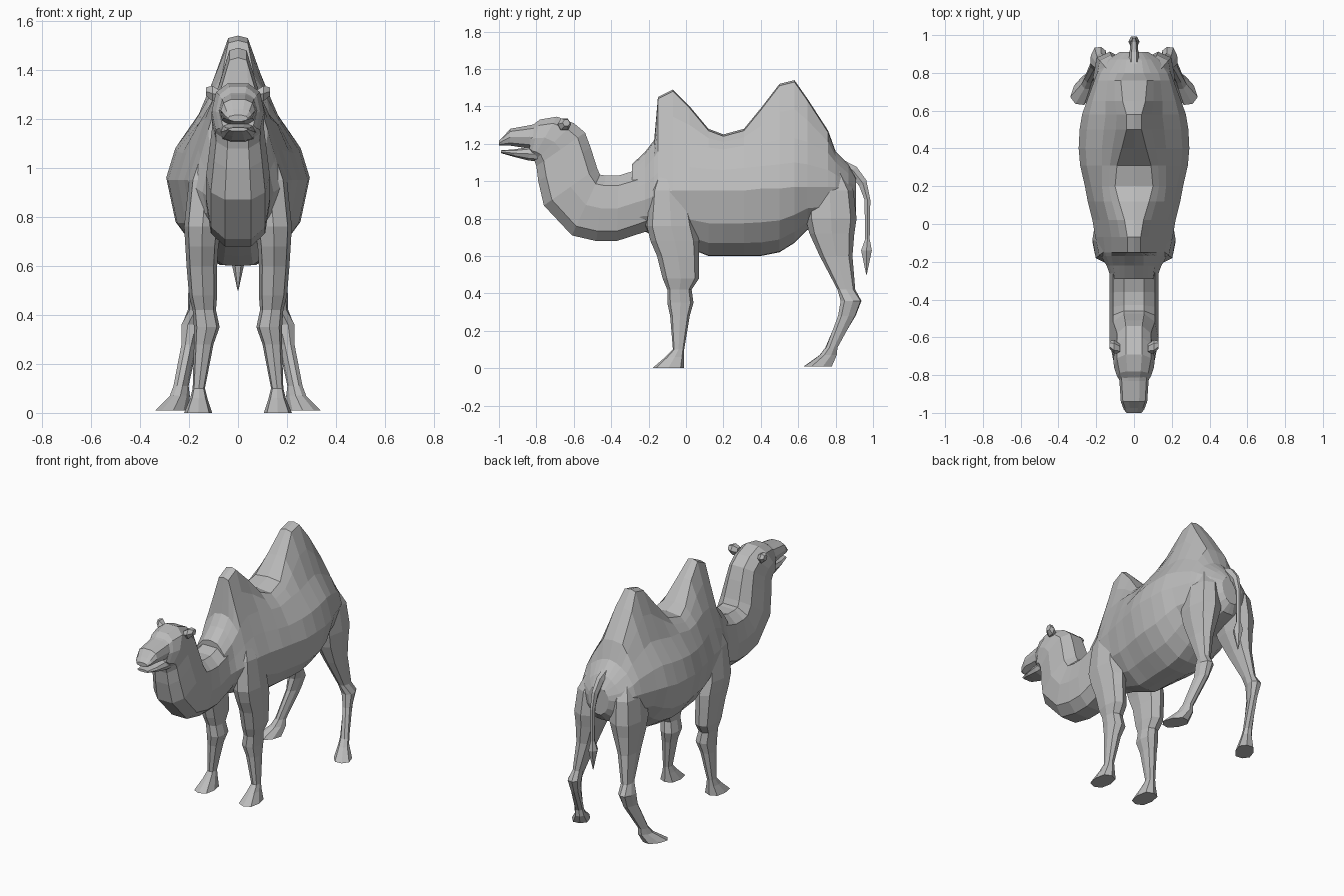
import bpy, bmesh, math
from mathutils import Vector, Matrix

coat = bpy.data.materials.new("grey coat")
coat.diffuse_color = (0.5, 0.5, 0.5, 1)


def loft(name, rings, mirror=False):
    """Skin a list of equal-length point rings and cap both ends."""
    bm = bmesh.new()
    vs = [[bm.verts.new(p) for p in r] for r in rings]
    n = len(rings[0])
    for a, b in zip(vs, vs[1:]):
        for i in range(n):
            j = (i + 1) % n
            bm.faces.new((a[i], a[j], b[j], b[i]))
    bm.faces.new(vs[0])
    bm.faces.new(vs[-1])
    bmesh.ops.recalc_face_normals(bm, faces=bm.faces)
    me = bpy.data.meshes.new(name)
    bm.to_mesh(me)
    bm.free()
    me.materials.append(coat)
    ob = bpy.data.objects.new(name, me)
    bpy.context.collection.objects.link(ob)
    if mirror:
        ob.modifiers.new("mirror", 'MIRROR').use_mirror_merge = False
    return ob


def weld(target, parts):
    """Unite parts with the target so no surface stays hidden inside."""
    for part in parts:
        m = target.modifiers.new("weld", 'BOOLEAN')
        m.operation, m.solver, m.object = 'UNION', 'EXACT', part
    deps = bpy.context.evaluated_depsgraph_get()
    me = bpy.data.meshes.new_from_object(target.evaluated_get(deps))
    target.modifiers.clear()
    target.data = me
    for part in parts:
        bpy.data.objects.remove(part)


def squared(v, p):
    return math.copysign(abs(v) ** p, v)


def spine_ring(by, bz, ty, tz, w, p=0.8, n=10):
    """Ring across x, between an underside point and a top point."""
    b, t = Vector((0, by, bz)), Vector((0, ty, tz))
    out = []
    for i in range(n):
        a = math.tau * (i + 0.5) / n
        c = squared(math.cos(a), p) / squared(math.cos(math.pi / n), p)
        out.append((b + t) / 2 + (t - b) / 2 * c + Vector((w * squared(math.sin(a), p), 0, 0)))
    return out


def leg_ring(z, y0, y1, x0, x1, turn=0, n=8):
    """Horizontal boxy ring, optionally turned about z."""
    c = Vector(((x0 + x1) / 2, (y0 + y1) / 2, z))
    rot = Matrix.Rotation(math.radians(turn), 3, 'Z')
    out = []
    for i in range(n):
        a = math.tau * i / n
        v = Vector(((x1 - x0) / 2 * squared(math.cos(a), 0.75),
                    (y1 - y0) / 2 * squared(math.sin(a), 0.75), 0))
        out.append(c + rot @ v)
    return out


# Torso with both humps: y, belly z, half width, widest z, hump base z, hump base x, top z, top x
torso = [
    (-.29, .72, .12, .88, 1.02, .10, 1.09, .05),
    (-.22, .73, .145, .90, 1.07, .11, 1.155, .05),
    (-.17, .71, .175, .92, 1.13, .12, 1.22, .05),
    (-.15, .70, .185, .93, 1.16, .12, 1.45, .035),
    (-.07, .68, .205, .95, 1.20, .12, 1.49, .035),
    (.02, .64, .22, .95, 1.20, .135, 1.40, .05),
    (.12, .60, .245, .95, 1.18, .16, 1.28, .08),
    (.20, .60, .26, .95, 1.17, .17, 1.25, .10),
    (.31, .60, .285, .95, 1.19, .17, 1.28, .09),
    (.40, .60, .293, .96, 1.20, .17, 1.39, .065),
    (.50, .62, .288, .96, 1.22, .16, 1.52, .04),
    (.58, .67, .275, .97, 1.23, .15, 1.54, .04),
    (.65, .74, .25, .97, 1.21, .15, 1.44, .06),
    (.76, .76, .21, .97, 1.15, .14, 1.27, .07),
    (.80, .77, .195, .97, 1.10, .13, 1.16, .05),
    (.87, .79, .145, .95, 1.04, .09, 1.09, .04),
    (.91, .84, .075, .95, 1.00, .05, 1.02, .03),
]
rings = []
for y, zb, w, zw, zs, ws, zt, wt in torso:
    h = zw - zb
    k = .5 + .2 * min(1, max(0, y / .3))
    half = [(.25 * w, zb + .01 * h), (.6 * w, zb + .2 * h), (.87 * w, zb + .5 * h), (w, zw),
            (k * w + (1 - k) * ws, zw + .5 * (zs - zw)), (ws, zs),
            (.47 * ws + .53 * wt, .5 * (zs + zt)), (wt, zt - .01)]
    rings.append([(0, y, zb)] + [(x, y, z) for x, z in half] + [(0, y, zt)]
                 + [(-x, y, z) for x, z in reversed(half)])
body = loft("body", rings)

# Curved neck running up into the skull
neck = loft("neck_and_skull", [spine_ring(*s) for s in (
    (-.20, .735, -.20, 1.08, .13),
    (-.37, .68, -.36, 1.03, .13, .75),
    (-.48, .68, -.43, 1.03, .13, .75),
    (-.61, .71, -.46, 1.035, .13, .75),
    (-.76, .87, -.475, 1.07, .13, .75),
    (-.79, 1.0, -.51, 1.18, .115, .75),
    (-.80, 1.08, -.54, 1.26, .105, .75),
    (-.81, 1.11, -.60, 1.31, .108),
    (-.82, 1.12, -.69, 1.345, .107),
    (-.83, 1.13, -.78, 1.33, .09),
    (-.84, 1.15, -.82, 1.30, .075))])

# Muzzle and open lower jaw
muzzle = loft("muzzle", [spine_ring(*s) for s in (
    (-.78, 1.15, -.78, 1.315, .08), (-.84, 1.175, -.83, 1.30, .077),
    (-.94, 1.19, -.94, 1.28, .07), (-.985, 1.19, -.975, 1.24, .055),
    (-1.0, 1.19, -1.0, 1.215, .04))])
jaw = loft("lower_jaw", [spine_ring(*s) for s in (
    (-.78, 1.105, -.78, 1.185, .075), (-.84, 1.11, -.84, 1.183, .07),
    (-.92, 1.13, -.92, 1.17, .058), (-.99, 1.15, -.99, 1.165, .04))])

# Small ears on the sides of the skull
ear = []
for x, y, r in ((.075, -.66, .025), (.105, -.65, .036), (.13, -.64, .02)):
    ear.append([(x, y + r * math.cos(k * math.tau / 6),
                 1.295 + (x - .075) * .3 + r * math.sin(k * math.tau / 6)) for k in range(6)])
loft("ear", ear, mirror=True)

# Front legs: z, y range, x range
front = loft("front_leg", [leg_ring(*s) for s in (
    (1.08, -.14, -.03, .07, .15), (.95, -.19, .01, .06, .20),
    (.76, -.21, .05, .07, .22), (.68, -.19, .07, .08, .215),
    (.60, -.155, .07, .085, .21), (.48, -.125, .07, .085, .20),
    (.42, -.10, .03, .09, .185), (.35, -.10, .04, .075, .18),
    (.28, -.085, .02, .10, .18), (.10, -.07, -.01, .135, .185),
    (.06, -.11, -.01, .125, .195), (.0, -.18, -.01, .105, .22))], mirror=True)

# Hind legs, turning outwards towards the feet
hind = loft("hind_leg", [leg_ring(*s) for s in (
    (1.06, .70, .83, .05, .15), (.95, .64, .895, .04, .20),
    (.80, .64, .912, .04, .217), (.72, .66, .90, .06, .21),
    (.60, .715, .89, .10, .20), (.42, .81, .905, .145, .205),
    (.36, .825, .94, .15, .23, 15), (.28, .81, .91, .17, .225, 20),
    (.11, .745, .81, .205, .26, 30), (.07, .71, .81, .205, .27, 30),
    (.01, .625, .785, .215, .325, 30))], mirror=True)

# Tail with a pointed tuft: y, z, half width, half depth
tail = []
for y, z, w, d in ((.82, 1.09, .03, .03), (.89, 1.06, .025, .025), (.945, .99, .02, .022),
                   (.97, .90, .016, .018), (.97, .69, .014, .014),
                   (.965, .63, .03, .033), (.965, .50, .002, .002)):
    tail.append([(w * math.cos(k * math.tau / 6), y + d * math.sin(k * math.tau / 6),
                  z + d * math.sin(k * math.tau / 6) * (.8 if z > .95 else 0)) for k in range(6)])
loft("tail", tail)

weld(body, [neck, muzzle, jaw, front, hind])
